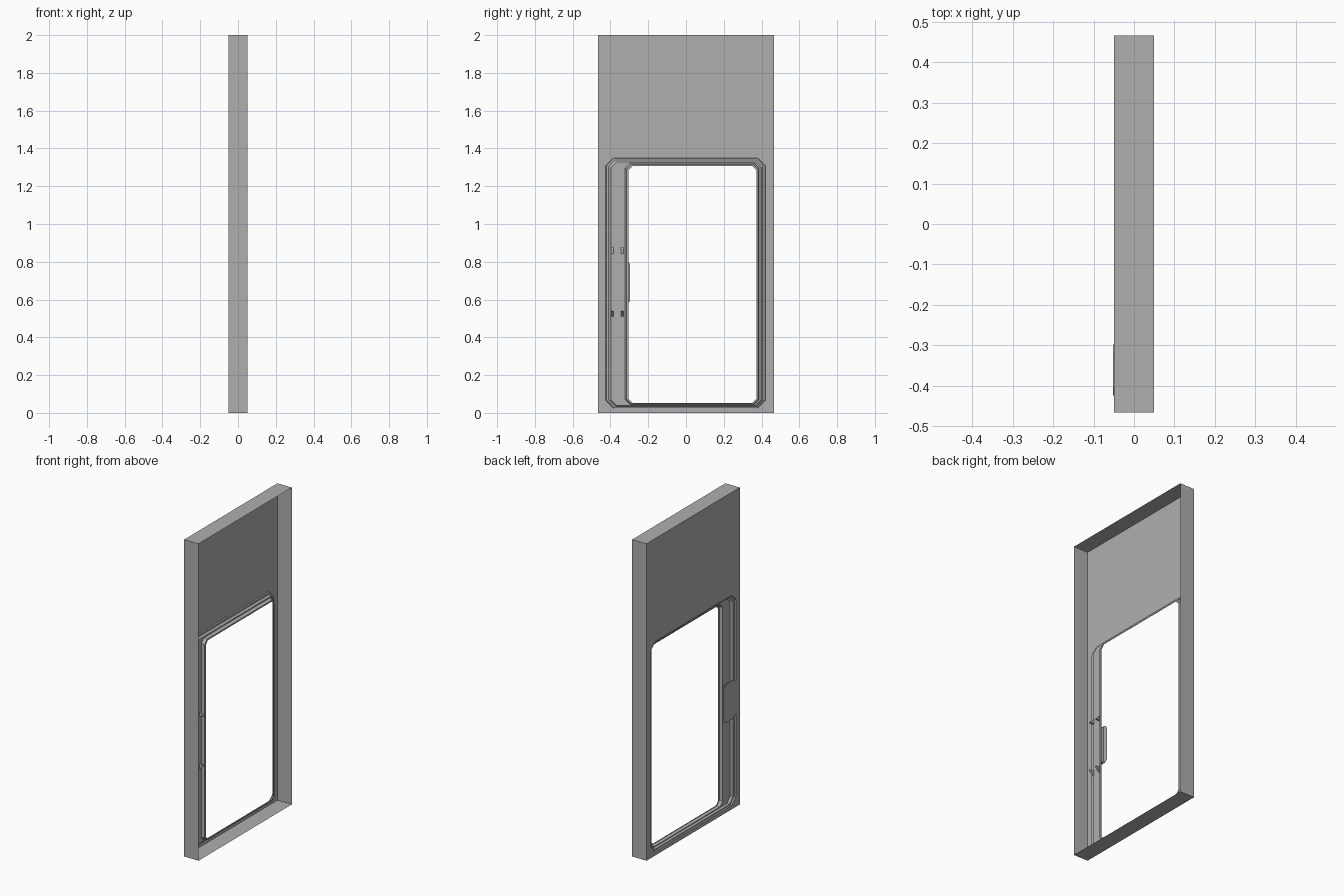
import bpy, bmesh

if "Cube" in bpy.data.objects:
    bpy.data.objects.remove(bpy.data.objects["Cube"])

grey = bpy.data.materials.new("dark_grey")
grey.diffuse_color = (0.43, 0.43, 0.43, 1)
grey.use_nodes = True
grey.node_tree.nodes["Principled BSDF"].inputs["Base Color"].default_value = grey.diffuse_color

def make_object(name, bm):
    bmesh.ops.recalc_face_normals(bm, faces=bm.faces)
    me = bpy.data.meshes.new(name)
    bm.to_mesh(me)
    bm.free()
    me.materials.append(grey)
    ob = bpy.data.objects.new(name, me)
    bpy.context.collection.objects.link(ob)
    return ob

def rect(bm, x, y0, y1, z0, z1):
    return [bm.verts.new((x, y, z)) for y, z in ((y0, z0), (y1, z0), (y1, z1), (y0, z1))]

def octagon(bm, x, y0, y1, z0, z1, c):
    # rectangle with cut corners, starting at the bottom-left corner
    pts = [(y0, z0 + c), (y0 + c, z0), (y1 - c, z0), (y1, z0 + c),
           (y1, z1 - c), (y1 - c, z1), (y0 + c, z1), (y0, z1 - c)]
    return [bm.verts.new((x, y, z)) for y, z in pts]

def bridge(bm, a, b):
    n = len(a)
    for i in range(n):
        j = (i + 1) % n
        bm.faces.new((a[i], a[j], b[j], b[i]))

def prism(name, outline_fn, xa, xb, *args):
    bm = bmesh.new()
    a, b = outline_fn(bm, xa, *args), outline_fn(bm, xb, *args)
    bridge(bm, a, b)
    bm.faces.new(a)
    bm.faces.new(b)
    return make_object(name, bm)

# Door shell: open tray with folded sheet edges and a stepped window recess
bm = bmesh.new()
rim = rect(bm, 0.05, -0.465, 0.465, 0, 2)
skin = rect(bm, -0.05, -0.465, 0.465, 0, 2)
bridge(bm, rim, skin)
steps = [(-0.05, -0.425, 0.42, 0.025, 1.35, 0.04),
         (-0.042, -0.422, 0.417, 0.027, 1.348, 0.04),
         (-0.042, -0.409, 0.407, 0.033, 1.338, 0.034),
         (-0.03, -0.396, 0.396, 0.039, 1.328, 0.03),
         (-0.03, -0.322, 0.387, 0.044, 1.322, 0.026),
         (-0.012, -0.315, 0.381, 0.048, 1.315, 0.024),
         (-0.012, -0.304, 0.373, 0.053, 1.306, 0.022)]
loops = [octagon(bm, *s) for s in steps]
hole = loops[0]
for i in range(4):
    j = (i + 1) % 4
    bm.faces.new((skin[i], hole[2 * i], hole[2 * i + 1]))
    bm.faces.new((skin[i], hole[2 * i + 1], hole[(2 * i + 2) % 8], skin[j]))
for a, b in zip(loops, loops[1:]):
    bridge(bm, a, b)
make_object("door_shell", bm)

# Pull plate across the recess, with its mounting block
prism("pull_plate", octagon, -0.0515, -0.0495, -0.424, -0.297, 0.57, 0.81, 0.02)
prism("plate_mount", rect, -0.05, -0.032, -0.395, -0.325, 0.575, 0.80)

# Small wedge clips above and below the plate on the inner side
for z, up in ((0.845, 1), (0.54, -1)):
    for y in (-0.397, -0.343):
        bm = bmesh.new()
        prof = [(-0.0295, z), (0.0, z), (-0.0295, z + up * 0.03)]
        a = [bm.verts.new((x, y, w)) for x, w in prof]
        b = [bm.verts.new((x, y + 0.012, w)) for x, w in prof]
        bridge(bm, a, b)
        bm.faces.new(a)
        bm.faces.new(b)
        make_object("plate_clip", bm)
